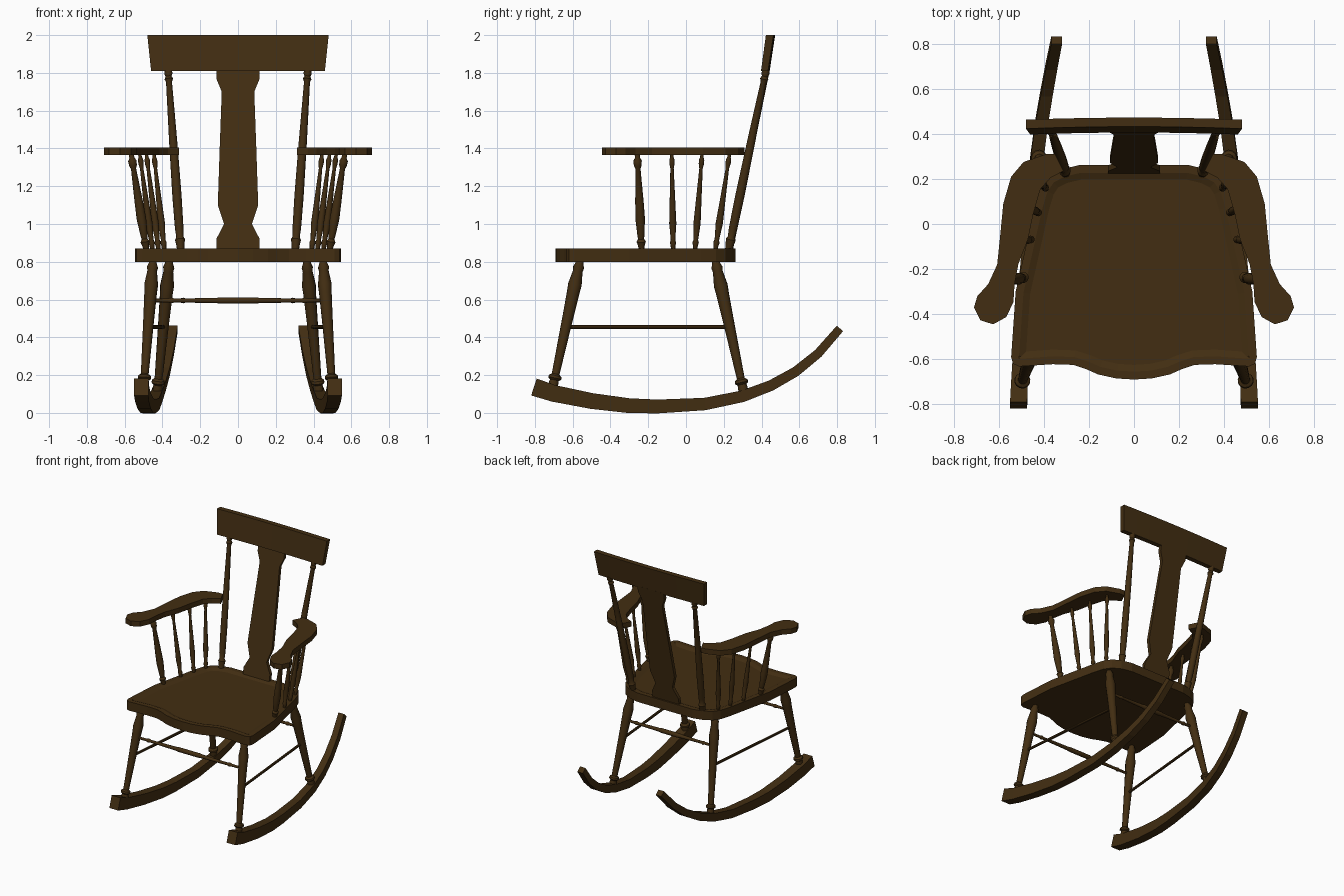
import bpy, bmesh, math
from mathutils import Vector

if "Cube" in bpy.data.objects:
    bpy.data.objects.remove(bpy.data.objects["Cube"])

wood = bpy.data.materials.new("dark brown wood")
wood.diffuse_color = (0.055, 0.027, 0.006, 1)
wood.use_nodes = True
wood.node_tree.nodes["Principled BSDF"].inputs["Base Color"].default_value = wood.diffuse_color


def finish(name, bm, smooth=False):
    bmesh.ops.recalc_face_normals(bm, faces=bm.faces)
    me = bpy.data.meshes.new(name)
    bm.to_mesh(me)
    bm.free()
    me.materials.append(wood)
    ob = bpy.data.objects.new(name, me)
    bpy.context.collection.objects.link(ob)
    if smooth:
        bpy.ops.object.select_all(action='DESELECT')
        ob.select_set(True)
        bpy.context.view_layer.objects.active = ob
        bpy.ops.object.shade_smooth_by_angle(angle=math.radians(35))
    return ob


def loft(name, rings, smooth=False):
    """Skin a list of equal-length point rings and cap both ends."""
    bm = bmesh.new()
    rows = [[bm.verts.new(p) for p in ring] for ring in rings]
    n = len(rows[0])
    for a, b in zip(rows, rows[1:]):
        for i in range(n):
            j = (i + 1) % n
            bm.faces.new((a[i], a[j], b[j], b[i]))
    bm.faces.new(rows[0])
    bm.faces.new(rows[-1])
    return finish(name, bm, smooth)


def turned(name, p0, p1, profile, sides=12):
    """Lathe-turned rod from p0 to p1; profile holds (fraction, radius)."""
    p0, p1 = Vector(p0), Vector(p1)
    q = (p1 - p0).to_track_quat('Z', 'Y')
    rings = []
    for t, r in profile:
        c = p0.lerp(p1, t)
        rings.append([c + q @ Vector((r * math.cos(a), r * math.sin(a), 0))
                      for a in (2 * math.pi * i / sides for i in range(sides))])
    loft(name, rings, True)


def slab(outline, z0, z1):
    """Flat board from an xy outline; returns the bmesh and its top face."""
    bm = bmesh.new()
    lo = [bm.verts.new((x, y, z0)) for x, y in outline]
    hi = [bm.verts.new((x, y, z1)) for x, y in outline]
    n = len(lo)
    for i in range(n):
        j = (i + 1) % n
        bm.faces.new((lo[i], lo[j], hi[j], hi[i]))
    bm.faces.new(lo[::-1])
    top = bm.faces.new(hi)
    return bm, top


# Seat with a shallow dished top
half = [(0, -.69), (.08, -.685), (.16, -.667), (.21, -.645), (.27, -.625), (.36, -.622),
        (.51, -.632), (.537, -.62), (.545, -.59), (.525, -.3), (.44, .08), (.415, .16),
        (.38, .21), (.32, .243), (.24, .262), (0, .262)]
outline = half + [(-x, y) for x, y in half[-2:0:-1]]
bm, top = slab(outline, .80, .87)
bmesh.ops.recalc_face_normals(bm, faces=bm.faces)
bmesh.ops.inset_region(bm, faces=[top], thickness=.035, depth=0)
bmesh.ops.inset_region(bm, faces=[top], thickness=.03, depth=-.012)
finish("seat", bm)

# Turned profiles
leg = [(0, .019), (.03, .022), (.06, .030), (.09, .026), (.2, .037), (.27, .034), (.45, .030),
       (.93, .021), (.945, .034), (.965, .036), (.98, .024), (1, .026), (1.05, .026)]
post = [(0, .019), (.03, .022), (.06, .027), (.075, .019), (.12, .023), (.3, .025), (.6, .022),
        (.93, .016), (.945, .023), (.96, .016), (.975, .022), (1, .018)]
front_spindle = [(0, .015), (.05, .018), (.09, .025), (.12, .016), (.15, .019), (.33, .026),
                 (.5, .023), (.85, .014), (.88, .021), (.93, .023), (.96, .014), (1, .014)]
spindle = [(0, .011), (.05, .013), (.08, .017), (.11, .012), (.28, .019), (.45, .016),
           (.85, .009), (.9, .014), (.94, .014), (.97, .009), (1, .009)]
bar = [(0, .009), (.1, .010), (.12, .015), (.14, .010), (.38, .014), (.4, .017), (.6, .017),
       (.62, .014), (.86, .010), (.88, .015), (.9, .010), (1, .009)]
rod = [(0, .010), (1, .010)]

# Rocker stations: y, bottom z, half-width centre x
path = [(-.805, .137, .512), (-.7, .103, .508), (-.5, .063, .497), (-.3, .038, .482),
        (-.15, .034, .469), (.1, .047, .448), (.3, .088, .43), (.45, .145, .41),
        (.58, .218, .388), (.70, .315, .366), (.815, .447, .343)]

arm = [(.39, .31), (.49, .275), (.545, .21), (.58, .09), (.593, -.045), (.607, -.18),
       (.647, -.267), (.695, -.32), (.71, -.37), (.682, -.427), (.625, -.445), (.567, -.413),
       (.535, -.347), (.53, -.267), (.513, -.178), (.47, -.067), (.447, .044), (.415, .155),
       (.37, .205), (.313, .235), (.35, .31)]

for s, side in ((1, "right"), (-1, "left")):
    # Bent, tapering rocker
    rings = []
    for i, (y, z, x) in enumerate(path):
        a, b = path[max(i - 1, 0)], path[min(i + 1, len(path) - 1)]
        d = Vector((b[0] - a[0], b[1] - a[1])).normalized()
        k = i / (len(path) - 1)
        h = .047 - .012 * min(1, k * 2.2) if i < 5 else .035 - .013 * (k - .4) / .6
        w = .038 - .014 * k
        ny, nz = -d.y * h, d.x * h
        rings.append([(s * (x - w), y - ny, z - nz), (s * (x + w), y - ny, z - nz),
                      (s * (x + w), y + ny, z + nz), (s * (x - w), y + ny, z + nz)])
    loft(side + "_rocker", rings)

    # Legs, side stretcher and back post
    turned(side + "_front_leg", (s * .45, -.56, .81), (s * .497, -.70, .16), leg)
    turned(side + "_rear_leg", (s * .363, .155, .81), (s * .425, .30, .135), leg)
    turned(side + "_side_stretcher", (s * .474, -.63, .455), (s * .395, .225, .455), rod, 8)
    turned(side + "_back_post", (s * .303, .225, .86), (s * .37, .425, 1.82), post)

    # Armrest
    bm, _ = slab([(s * x, y) for x, y in arm], 1.365, 1.405)
    finish(side + "_armrest", bm)

    # Spindles under the armrest: bottom x, y and top x, y
    for i, (x0, y0, x1, y1) in enumerate([(.485, -.235, .565, -.258), (.452, -.068, .52, -.075),
                                          (.42, .048, .485, .085), (.39, .155, .445, .23)]):
        turned(f"{side}_arm_spindle_{i + 1}", (s * x0, y0, .86), (s * x1, y1, 1.37),
               spindle if i else front_spindle)

# Stretchers across the front and rear legs
turned("front_stretcher", (-.465, -.607, .595), (.465, -.607, .595), bar)
turned("rear_stretcher", (-.383, .2, .595), (.383, .2, .595), bar)

# Shaped centre splat leaning with the posts
rings = []
for z, w in [(.86, .115), (.92, .115), (1.0, .074), (1.1, .107), (1.4, .097), (1.7, .086),
             (1.77, .115), (1.82, .115)]:
    y = .235 + (z - .86) * .205
    rings.append([(-w, y - .013, z), (w, y - .013, z), (w, y + .013, z), (-w, y + .013, z)])
loft("back_splat", rings)

# Gently bowed crest board, wider at the top
rings = []
for i in range(9):
    u = i / 4 - 1
    bow = .009 * (1 - u * u)
    rings.append([(u * .46, .397 + bow, 1.81), (u * .46, .434 + bow, 1.81),
                  (u * .48, .463 + bow, 2.0), (u * .48, .423 + bow, 2.0)])
loft("crest_board", rings)
